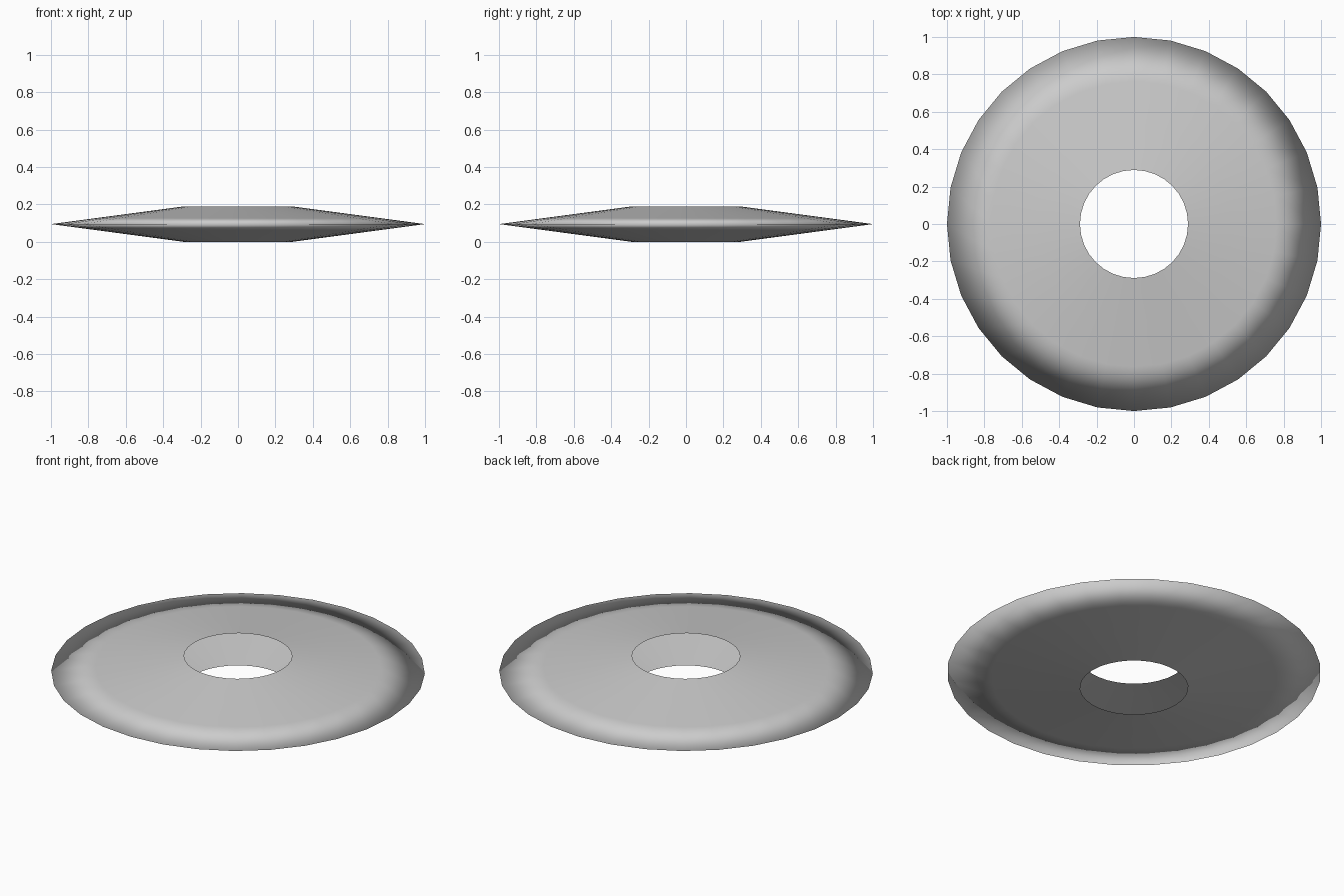
import bpy, bmesh
from math import cos, sin, tau

if "Cube" in bpy.data.objects:
    bpy.data.objects.remove(bpy.data.objects["Cube"])

SIDES = 32
R_HOLE, R_RIM = 0.289, 1.0
HEIGHT = 0.19
STEPS = 3  # rings between hole and rim on each face

# Half profile: bottom hole edge -> sharp rim -> top hole edge (open at the hole)
half = [(R_HOLE + (R_RIM - R_HOLE) * i / STEPS, HEIGHT / 2 * i / STEPS)
        for i in range(STEPS + 1)]
profile = half + [(r, HEIGHT - z) for r, z in reversed(half[:-1])]

# Lathe the profile around z
bm = bmesh.new()
rings = [[bm.verts.new((r * cos(tau * k / SIDES), r * sin(tau * k / SIDES), z))
          for k in range(SIDES)] for r, z in profile]
for a, b in zip(rings, rings[1:]):
    for k in range(SIDES):
        n = (k + 1) % SIDES
        face = bm.faces.new((a[k], a[n], b[n], b[k]))
        face.smooth = True  # shading rolls over the rim

mesh = bpy.data.meshes.new("disc")
bm.to_mesh(mesh)
bm.free()
disc = bpy.data.objects.new("disc", mesh)
bpy.context.collection.objects.link(disc)
